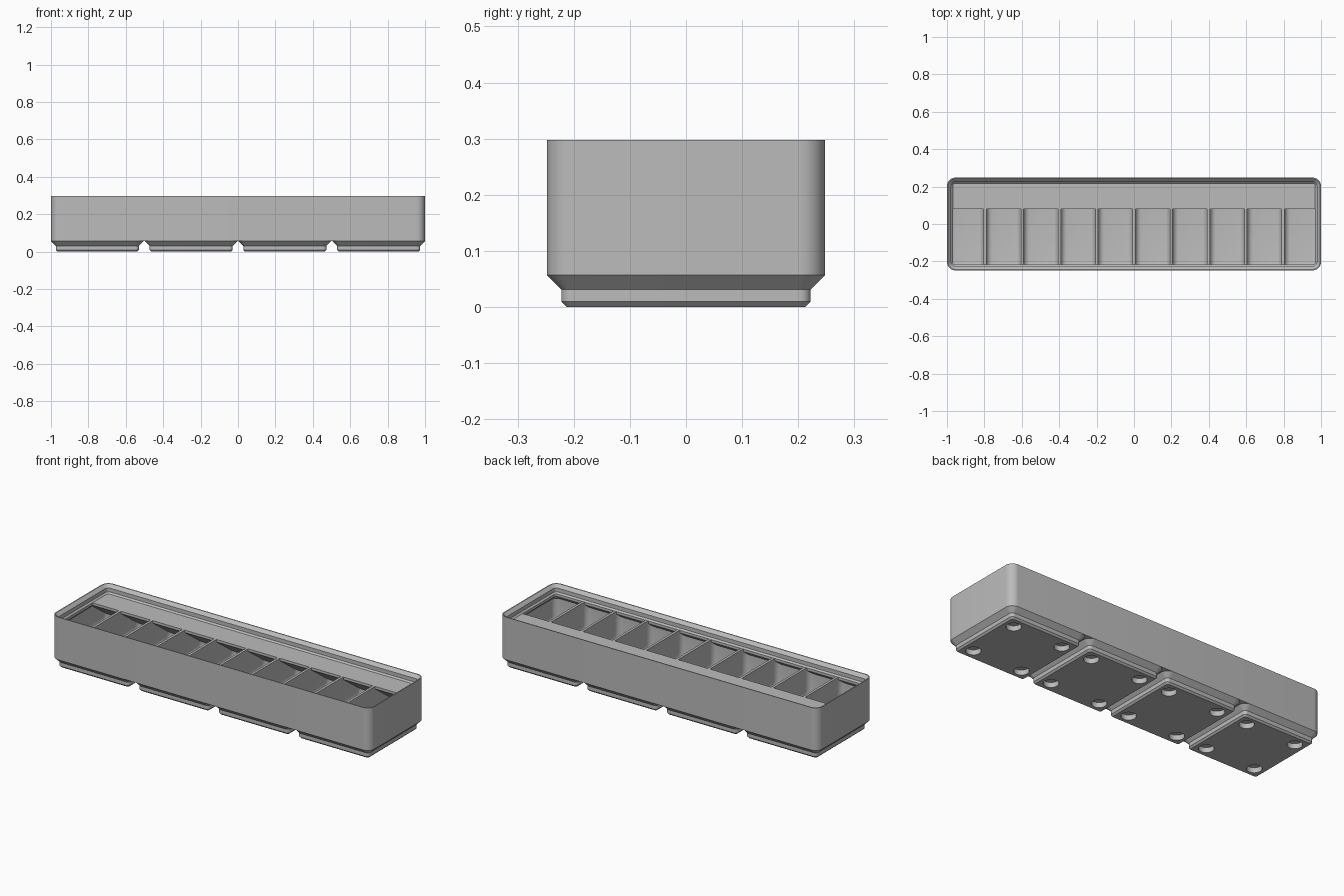
import bpy, bmesh, math
from mathutils import Matrix

if "Cube" in bpy.data.objects:
    bpy.data.objects.remove(bpy.data.objects["Cube"])

MM = 2 / 167.5              # the tray is laid out on a millimetre grid
PITCH, HALF, RADIUS = 42 * MM, 20.75 * MM, 3.75 * MM
RIM = 21 * MM               # shelf and divider height
TOP = 24.95 * MM            # top of the stacking lip
FLOOR = 7 * MM
WALL, LIP, DIVIDER = 0.95 * MM, 2.6 * MM, 1.2 * MM
COUNT = 10

grey = bpy.data.materials.new("plain grey plastic")
grey.use_nodes = True
colour = (0.5, 0.5, 0.5, 1)
grey.diffuse_color = colour
grey.node_tree.nodes["Principled BSDF"].inputs["Base Color"].default_value = colour


def make(name, bm):
    bmesh.ops.recalc_face_normals(bm, faces=bm.faces)
    mesh = bpy.data.meshes.new(name)
    bm.to_mesh(mesh)
    bm.free()
    mesh.materials.append(grey)
    obj = bpy.data.objects.new(name, mesh)
    bpy.context.collection.objects.link(obj)
    return obj


def loft(name, hx, hy, rings, cx=0):
    """Closed stack of rounded rectangles, each ring an (inset, z) pair."""
    bm = bmesh.new()
    loops = []
    for inset, z in rings:
        r = RADIUS - inset
        loop = []
        for k, (sx, sy) in enumerate([(1, 1), (-1, 1), (-1, -1), (1, -1)]):
            for i in range(11):
                a = math.pi / 2 * (k + i / 10)
                loop.append(bm.verts.new((cx + sx * (hx - RADIUS) + r * math.cos(a),
                                          sy * (hy - RADIUS) + r * math.sin(a), z)))
        loops.append(loop)
    for a, b in zip(loops, loops[1:]):
        for i in range(len(a)):
            j = (i + 1) % len(a)
            bm.faces.new((a[i], a[j], b[j], b[i]))
    bm.faces.new(loops[0])
    bm.faces.new(loops[-1])
    return make(name, bm)


def boolean(target, tool, operation):
    mod = target.modifiers.new("cut", "BOOLEAN")
    mod.object, mod.operation, mod.solver = tool, operation, "EXACT"
    bpy.context.view_layer.objects.active = target
    bpy.ops.object.modifier_apply(modifier=mod.name)
    bpy.data.objects.remove(tool)


def smooth(obj):
    bpy.ops.object.select_all(action="DESELECT")
    obj.select_set(True)
    bpy.context.view_layer.objects.active = obj
    bpy.ops.object.shade_smooth_by_angle(angle=math.radians(30))


# Outer body with the stepped stacking lip
edge = 0.45 * MM
body = loft("tray_body", 1, HALF, [
    (0, 4.75 * MM), (0, TOP), (edge, TOP), (1.9 * MM, TOP - 1.9 * MM + edge),
    (1.9 * MM, RIM + 0.7 * MM), (LIP, RIM)])

# Row of compartment cutters with rounded lower and upright edges
bm = bmesh.new()
span = 2 * (1 - WALL)
step = (span + DIVIDER) / COUNT
low, high = FLOOR, 0.3
for i in range(COUNT):
    x = (i - (COUNT - 1) / 2) * step
    size = Matrix.Diagonal((step - DIVIDER, 2 * (HALF - WALL), high - low, 1))
    bmesh.ops.create_cube(bm, size=1, matrix=Matrix.Translation((x, 0, (low + high) / 2)) @ size)
edges = [e for e in bm.edges if min(v.co.z for v in e.verts) < FLOOR + 0.001]
bmesh.ops.bevel(bm, geom=edges, offset=2.7 * MM, segments=6, profile=0.5, affect="EDGES")
pockets = make("pocket_cutter", bm)

# Narrow the pockets under the lip
under = RIM - 1.2 * MM
inner = LIP + 0.0002
cavity = loft("cavity_limit", 1, HALF, [
    (WALL - 0.0002, 0.05), (WALL - 0.0002, under - (LIP - WALL)),
    (inner, under), (inner, RIM + 0.006)])
boolean(pockets, cavity, "INTERSECT")

# Wedge-shaped rear shelf, kept solid across all pockets
front, back = 0.08, 0.26
drop = (back - front) * math.tan(math.radians(36))
profile = [(front, 0.28), (back, 0.28), (back, under - drop), (front, under)]
bm = bmesh.new()
shelf = bm.faces.new([bm.verts.new((-1.1, y, z)) for y, z in profile])
grown = bmesh.ops.extrude_face_region(bm, geom=[shelf])["geom"]
bmesh.ops.translate(bm, vec=(2.2, 0, 0), verts=[v for v in grown if isinstance(v, bmesh.types.BMVert)])
boolean(pockets, make("shelf_wedge", bm), "DIFFERENCE")
boolean(body, pockets, "DIFFERENCE")
smooth(body)

# Four stepped feet, each with four round magnet holes
for n in range(4):
    cx = (n - 1.5) * PITCH
    foot = loft(f"foot_{n + 1}", HALF, HALF, [
        (2.95 * MM, 0), (2.15 * MM, 0.8 * MM), (2.15 * MM, 2.6 * MM), (0, 4.75 * MM)], cx)
    bm = bmesh.new()
    for sx in (-1, 1):
        for sy in (-1, 1):
            place = Matrix.Translation((cx + sx * 13 * MM, sy * 13 * MM, 0))
            bmesh.ops.create_cone(bm, cap_ends=True, segments=32, radius1=3.25 * MM,
                                  radius2=3.25 * MM, depth=4.8 * MM, matrix=place)
    boolean(foot, make("magnet_hole_cutter", bm), "DIFFERENCE")
    smooth(foot)
